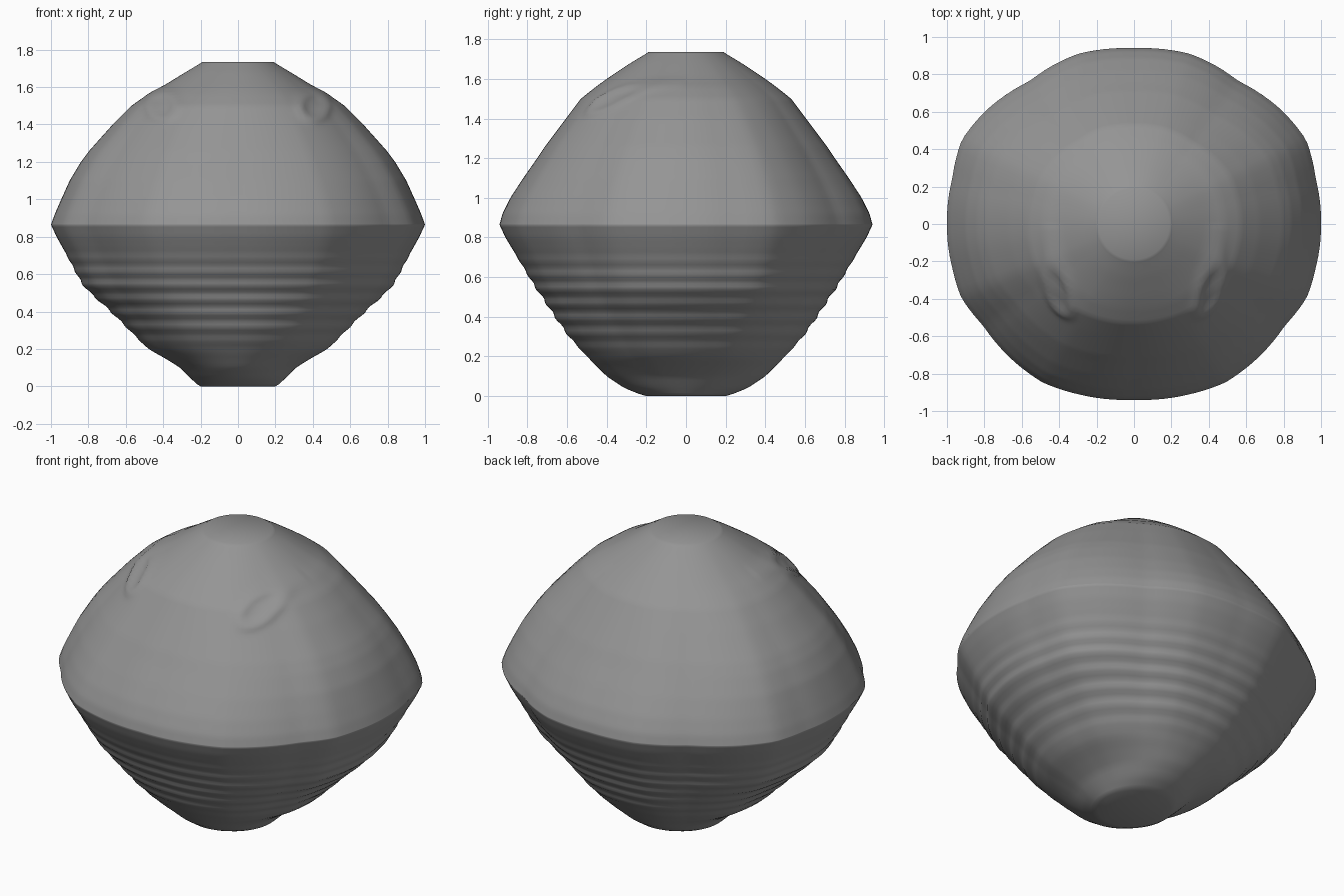
import bpy, bmesh, math
from mathutils import Vector

if "Cube" in bpy.data.objects:
    bpy.data.objects.remove(bpy.data.objects["Cube"])

# Half-widths (z, x, y) of the body at each height
PROFILE = [(0, .2, .2), (.012, .22, .24), (.04, .25, .31), (.1, .31, .4), (.15, .39, .45),
           (.2, .48, .5), (.3, .58, .59), (.4, .68, .66), (.5, .79, .725), (.55, .835, .76),
           (.7, .915, .85), (.8, .97, .91), (.865, 1.0, .94), (.92, .98, .925), (1.0, .945, .885),
           (1.1, .9, .82), (1.2, .84, .75), (1.26, .795, .71), (1.4, .67, .605), (1.5, .57, .53),
           (1.56, .485, .455), (1.6, .41, .4), (1.68, .28, .28), (1.725, .205, .205), (1.735, .19, .19)]
# Bulge by angle from the x axis, for the back and front quarters
BACK = [(0, 1), (14, 1.005), (26, 1.037), (38, 1.02), (54, .986), (62, 1.0), (72, 1.013), (90, 1)]
FRONT = [(0, 1), (14, 1.003), (23, 1.014), (34, .992), (48, 1.01), (60, 1.025), (72, 1.013), (90, 1)]
EYES = [Vector((s * .4, -.4, 1.5)) for s in (-1, 1)]


def lookup(table, t):
    for a, b in zip(table, table[1:]):
        if t <= b[0]:
            f = (t - a[0]) / (b[0] - a[0])
            return [p + (q - p) * f for p, q in zip(a, b)][1:]
    return list(table[-1][1:])


def surface_point(z, ang):
    rx, ry = lookup(PROFILE, z)
    c, s = math.cos(ang), math.sin(ang)
    r = 1 / math.sqrt((c / rx) ** 2 + (s / ry) ** 2)
    k = lookup(BACK if s >= 0 else FRONT, math.degrees(math.atan2(abs(s), abs(c))))[0]
    fade = max(0, 1 - (abs(z - .87) / .87) ** 3)
    r *= 1 + (k - 1) * fade
    # horizontal ridges on the lower half
    if .15 < z < .75:
        r += .006 * math.sin(z * 85) * math.sin((z - .15) / .6 * math.pi)
    p = Vector((r * c, r * s, z))
    # raised eye rims
    for e in EYES:
        d = math.hypot(p.x - e.x, p.z - e.z)
        if s < 0 and d < .2:
            r += .016 * math.exp(-((d - .07) / .024) ** 2) - .008 * math.exp(-(d / .04) ** 2)
    return (r * c, r * s, z)


# Body: stacked rings with flat caps
SEG = 144
heights = sorted({round(i * 1.735 / 110, 4) for i in range(111)} | {.012, .865, 1.725})
bm = bmesh.new()
rings = [[bm.verts.new(surface_point(z, 2 * math.pi * i / SEG)) for i in range(SEG)] for z in heights]
for lo, hi in zip(rings, rings[1:]):
    for i in range(SEG):
        j = (i + 1) % SEG
        bm.faces.new((lo[i], lo[j], hi[j], hi[i]))
bm.faces.new(rings[0][::-1])
bm.faces.new(rings[-1])

mesh = bpy.data.meshes.new("body")
bm.to_mesh(mesh)
bm.free()
body = bpy.data.objects.new("body", mesh)
bpy.context.collection.objects.link(body)
grey = bpy.data.materials.new("grey")
grey.diffuse_color = (.3, .3, .3, 1)
grey.use_nodes = True
grey.node_tree.nodes["Principled BSDF"].inputs["Base Color"].default_value = grey.diffuse_color
mesh.materials.append(grey)

bpy.context.view_layer.objects.active = body
body.select_set(True)
bpy.ops.object.shade_smooth_by_angle(angle=math.radians(50))
